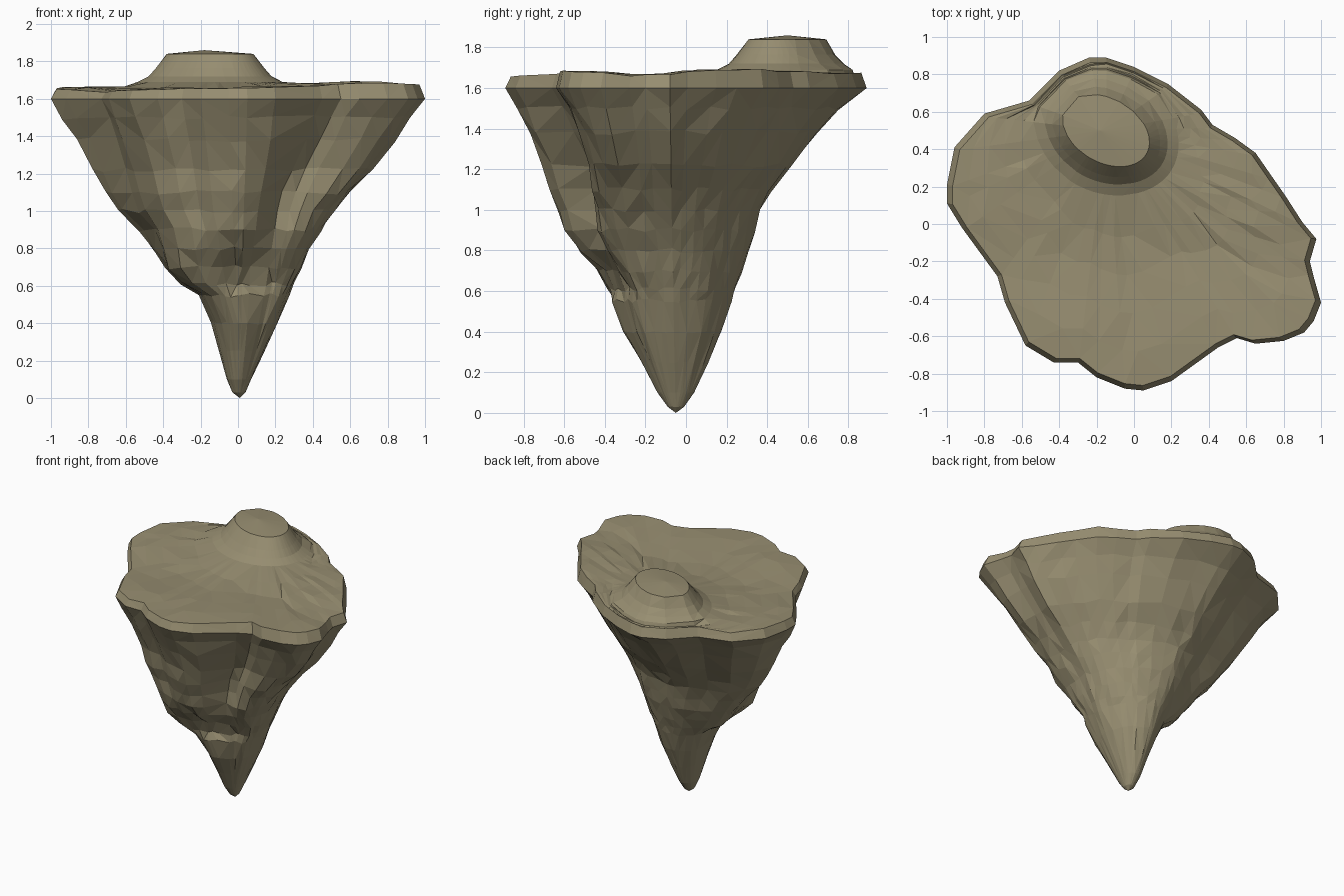
import bpy, bmesh, math, random

if "Cube" in bpy.data.objects:
    bpy.data.objects.remove(bpy.data.objects["Cube"])
random.seed(4)

stone = bpy.data.materials.new("olive_stone")
stone.diffuse_color = (0.31, 0.27, 0.165, 1)
stone.use_nodes = True
stone.node_tree.nodes["Principled BSDF"].inputs["Base Color"].default_value = stone.diffuse_color

# Rim outline seen from above, counter-clockwise
RIM = [(.975, -.08), (.90, .01), (.81, .15), (.74, .25), (.65, .38), (.54, .46),
       (.42, .53), (.36, .61), (.18, .75), (0, .84), (-.15, .89), (-.24, .89),
       (-.40, .82), (-.56, .66), (-.80, .59), (-.96, .41), (-1, .21), (-1, .11),
       (-.92, -.02), (-.73, -.28), (-.69, -.42), (-.58, -.65), (-.43, -.74),
       (-.30, -.74), (-.20, -.82), (-.05, -.88), (.05, -.89), (.20, -.84),
       (.45, -.66), (.55, -.61), (.65, -.64), (.80, -.625), (.91, -.58),
       (.96, -.52), (1, -.42), (.96, -.28), (.94, -.20)]
TIP = (.01, -.05)
KNOLL = (-.15, .50)

# Tapering sides: z, x min, x max, y min, y max
LEVELS = [(1.50, -.94, .92, -.83, .75), (1.38, -.86, .84, -.765, .65),
          (1.22, -.78, .72, -.71, .52), (1.10, -.71, .60, -.675, .42),
          (1.00, -.64, .51, -.63, .365), (.90, -.53, .45, -.60, .34),
          (.80, -.46, .385, -.52, .31), (.70, -.39, .34, -.44, .275),
          (.61, -.31, .30, -.39, .245), (.55, -.21, .275, -.365, .225),
          (.40, -.145, .21, -.31, .175), (.25, -.10, .14, -.22, .11),
          (.10, -.06, .07, -.14, .04), (.03, -.03, .04, -.09, -.01)]


def bump(value, centre, width):
    return math.exp(-((value - centre) / width) ** 2)


def side_ring(level):
    """Squeeze the rim to the extents of one level, rounding it lower down."""
    z, x0, x1, y0, y1 = level
    uv = []
    for x, y in RIM:
        u = (x - TIP[0]) / (.99 if x > TIP[0] else 1.01)
        v = (y - TIP[1]) / (.94 if y > TIP[1] else .84)
        a = math.degrees(math.atan2(v, u))
        r = math.hypot(u, v)
        s = (r + (1 - r) * .95 * (1 - z / 1.6)) / r
        # groove between the front lobe and the right lobe
        s *= 1 - .20 * bump(z, 1.1, .32) * bump(a, -50 - 22 * (1.5 - z), 12)
        # lobe hanging at the front left, undercut beside it
        hang = bump(z, .61, .25) if z > .6 else (.3 if z > .5 else 0)
        s *= 1 + .32 * hang * bump(a, -133, 28)
        s *= 1 - .16 * bump(z, .66, .10) * bump(a, -82, 18)
        s *= 1 + random.uniform(-.012, .012)
        uv.append((u * s, v * s))
    us, vs = [p[0] for p in uv], [p[1] for p in uv]
    ring = []
    for u, v in uv:
        x = u / max(us) * (x1 - TIP[0]) if u > 0 else u / min(us) * (x0 - TIP[0])
        y = v / max(vs) * (y1 - TIP[1]) if v > 0 else v / min(vs) * (y0 - TIP[1])
        ring.append((TIP[0] + x, TIP[1] + y,
                     z + random.uniform(-.012, .012) * min(1, z * 2)))
    return ring


def ground(x, y):
    """Gently uneven top: low terraces across it, highest at the right."""
    step = max(0, min(1, (y + .14) / .12))
    dip = bump(y, -.18, .2)
    return (1.66 + .015 * x + .012 * step - .016 * dip + .01 * bump(x, .7, .25)
            + random.uniform(-.006, .006))


# Top surface: spokes run from the flat knoll out to the rim
top_rings = [[] for _ in range(9)]
for x, y in RIM:
    x, y = x * .97, y * .97
    dx, dy = x - KNOLL[0], y - KNOLL[1]
    length = math.hypot(dx, dy)
    dx, dy = dx / length, dy / length
    t = math.atan2(dy, dx) + math.radians(30)
    inner = 1 / math.hypot(math.cos(t) / .25, math.sin(t) / .17)
    gap = length - inner
    offs = [0] + [min(o, f * gap) for o, f in ((.06, .25), (.10, .5), (.16, .75))]
    offs += [offs[3] + (gap - offs[3]) * f for f in (.22, .42, .62, .82, 1)]
    for i, o in enumerate(offs):
        px, py = KNOLL[0] + dx * (inner + o), KNOLL[1] + dy * (inner + o)
        z = (1.84, 1.765, 1.72, 1.69)[i] if i < 4 else ground(px, py)
        top_rings[i].append((px, py, z))

rings = top_rings + [[(x, y, 1.6) for x, y in RIM]]
rings += [side_ring(level) for level in LEVELS]

# Skin all rings together, then close the knoll and the tip
bm = bmesh.new()
loops = [[bm.verts.new(c) for c in ring] for ring in rings]
n = len(RIM)
for a, b in zip(loops, loops[1:]):
    for i in range(n):
        j = (i + 1) % n
        bm.faces.new((a[i], b[i], b[j], a[j]))
crown = bm.verts.new((KNOLL[0] - .03, KNOLL[1], 1.86))
point = bm.verts.new((TIP[0], TIP[1], 0))
for i in range(n):
    j = (i + 1) % n
    bm.faces.new((crown, loops[0][i], loops[0][j]))
    bm.faces.new((point, loops[-1][j], loops[-1][i]))
bmesh.ops.triangulate(bm, faces=bm.faces[:])
bmesh.ops.recalc_face_normals(bm, faces=bm.faces[:])

mesh = bpy.data.meshes.new("floating_rock")
bm.to_mesh(mesh)
bm.free()
mesh.materials.append(stone)
bpy.context.collection.objects.link(bpy.data.objects.new("floating_rock", mesh))
